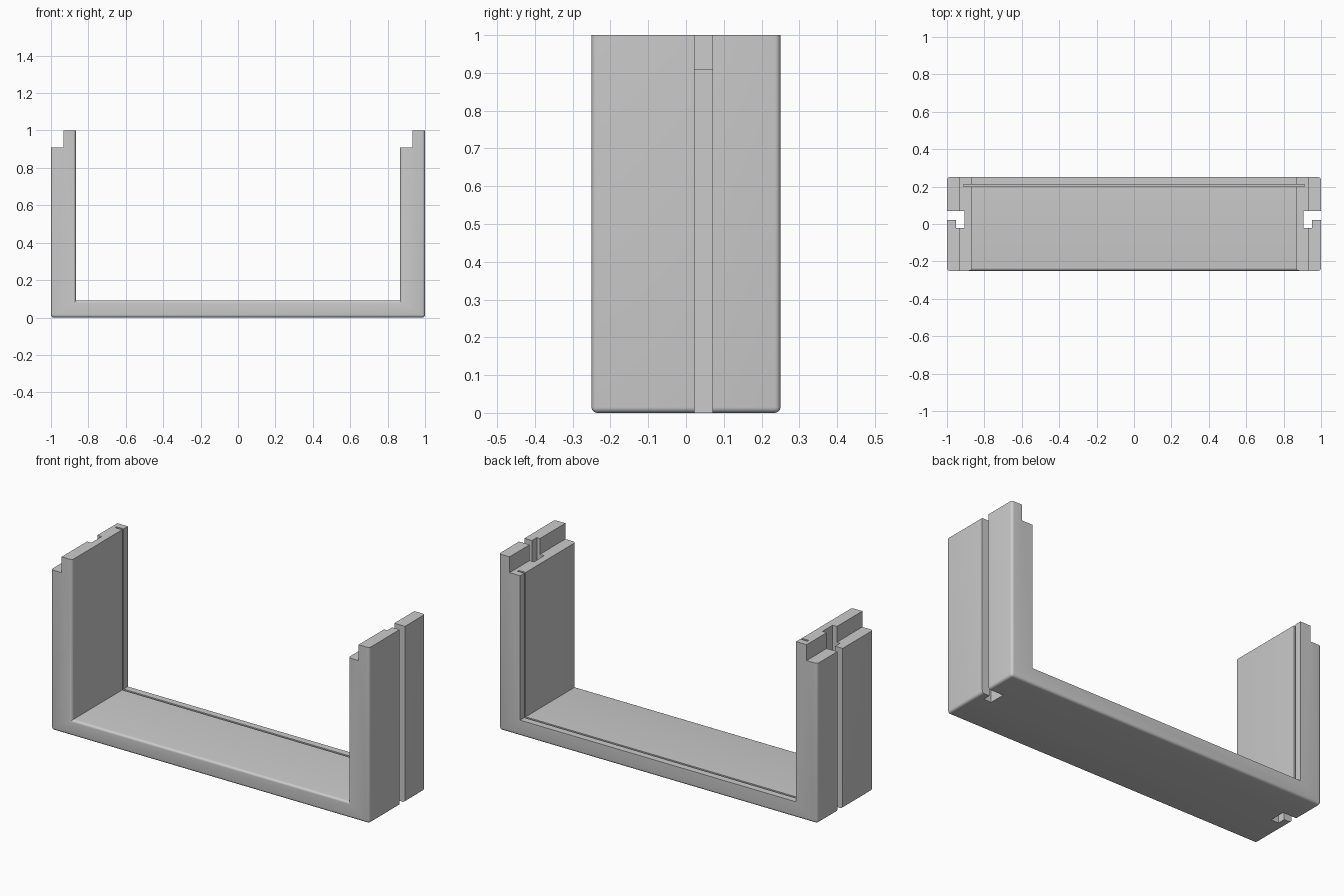
import bpy, bmesh

if "Cube" in bpy.data.objects:
    bpy.data.objects.remove(bpy.data.objects["Cube"], do_unlink=True)

grey = bpy.data.materials.new("plain grey")
grey.use_nodes = True
grey.diffuse_color = (0.6, 0.6, 0.6, 1)
grey.node_tree.nodes["Principled BSDF"].inputs["Base Color"].default_value = (0.6, 0.6, 0.6, 1)

HALF_DEPTH, ROUND = 0.25, 0.015
WALL_IN, WALL_MID, FLOOR, STEP = 0.867, 0.933, 0.09, 0.91


def prism(name, points, offset):
    """Extrude a closed polygon by an offset vector."""
    bm = bmesh.new()
    face = bm.faces.new([bm.verts.new(p) for p in points])
    top = bmesh.ops.extrude_face_region(bm, geom=[face])["geom"]
    bmesh.ops.translate(bm, vec=offset,
                        verts=[v for v in top if isinstance(v, bmesh.types.BMVert)])
    bmesh.ops.recalc_face_normals(bm, faces=bm.faces)
    mesh = bpy.data.meshes.new(name)
    bm.to_mesh(mesh)
    bm.free()
    mesh.materials.append(grey)
    obj = bpy.data.objects.new(name, mesh)
    bpy.context.collection.objects.link(obj)
    return obj


def cut(target, cutter):
    """Subtract a cutter from the target and discard it."""
    cutter.hide_render = True
    mod = target.modifiers.new("cut", "BOOLEAN")
    mod.operation, mod.solver, mod.object = "DIFFERENCE", "EXACT", cutter
    bpy.context.view_layer.objects.active = target
    bpy.ops.object.modifier_apply(modifier=mod.name)
    bpy.data.objects.remove(cutter, do_unlink=True)


# U-shaped frame: the wall tops carry matching half-lap steps
outline = [(-1, 0), (1, 0), (1, 1), (WALL_MID, 1), (WALL_MID, STEP), (WALL_IN, STEP),
           (WALL_IN, FLOOR), (-WALL_IN, FLOOR), (-WALL_IN, 1), (-WALL_MID, 1),
           (-WALL_MID, STEP), (-1, STEP)]
frame = prism("u_frame", [(x, -HALF_DEPTH, z) for x, z in outline], (0, 2 * HALF_DEPTH, 0))


def is_rounded(edge):
    """Outer edges on all sides, inner edges at the front only."""
    a, b = (v.co for v in edge.verts)
    if abs(a.y - b.y) > 0.1:
        return a.z < 0.01
    outer = max(a.z, b.z) < 0.01 or (abs(a.x) > 0.99 and abs(a.x - b.x) < 0.01)
    inner = a.y < 0 and min(a.z, b.z) < FLOOR + 0.01 and abs(a.x) < WALL_IN + 0.01
    return outer or inner


bm = bmesh.new()
bm.from_mesh(frame.data)
bmesh.ops.bevel(bm, geom=[e for e in bm.edges if is_rounded(e)], offset=ROUND,
                offset_type="OFFSET", segments=5, profile=0.5, affect="EDGES")
bm.to_mesh(frame.data)
bm.free()

# Hooked slots running the full height of both outer sides
hook = [(1.1, 0.022), (0.953, 0.022), (0.953, -0.022), (0.906, -0.022),
        (0.906, 0.07), (1.1, 0.07)]
for side in (-1, 1):
    cut(frame, prism("slot_cutter", [(side * x, y, -0.1) for x, y in hook], (0, 0, 1.3)))

# Thin panel groove near the back, through both walls and the floor
groove = [(-0.912, 0.045), (0.912, 0.045), (0.912, 1.1), (-0.912, 1.1)]
cut(frame, prism("groove_cutter", [(x, 0.2, z) for x, z in groove], (0, 0.012, 0)))

# Smooth fillets, crisp edges elsewhere
bpy.ops.object.select_all(action="DESELECT")
frame.select_set(True)
bpy.context.view_layer.objects.active = frame
bpy.ops.object.shade_smooth_by_angle(angle=0.6)
